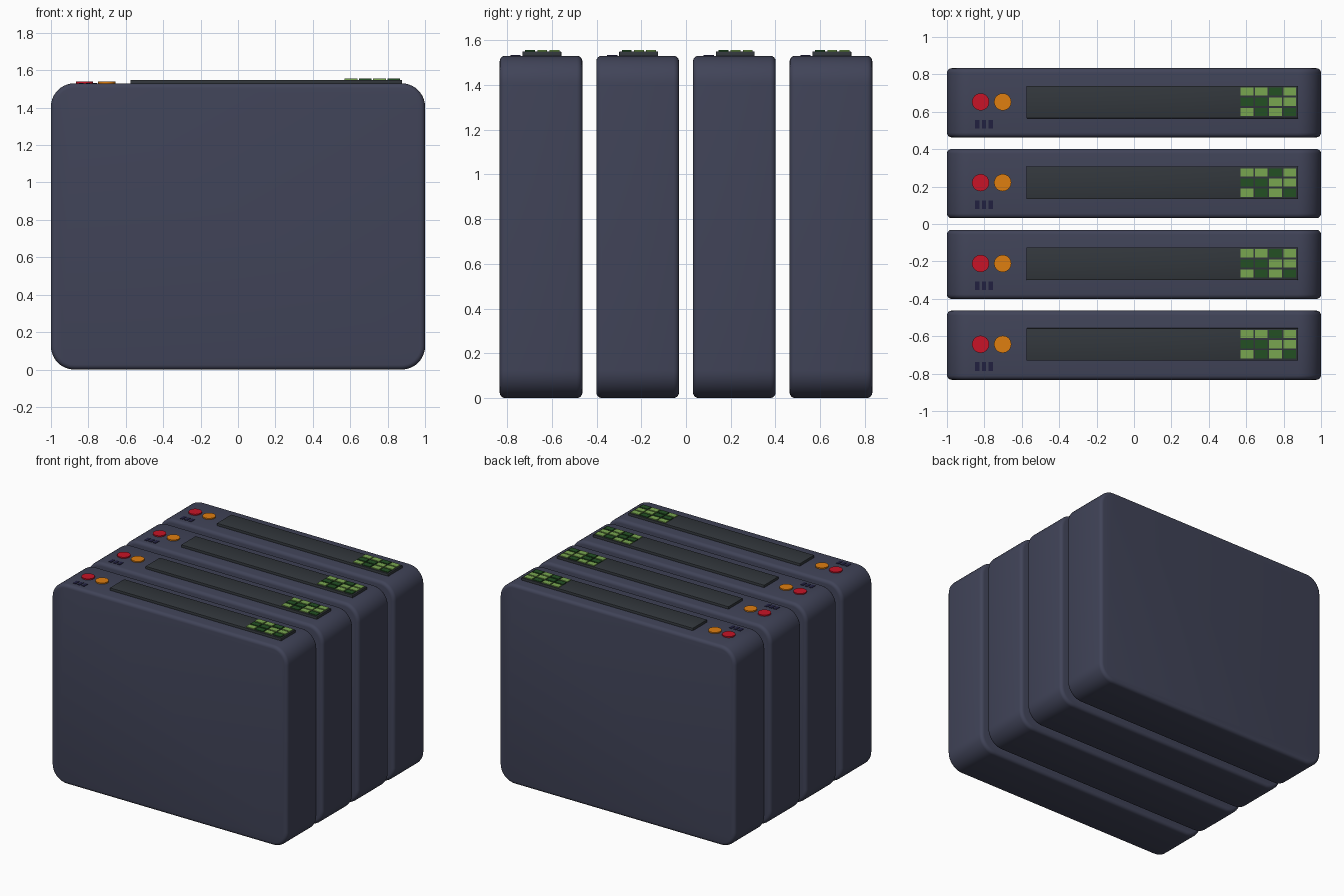
import bpy, bmesh, math
from mathutils import Matrix, Vector

if "Cube" in bpy.data.objects:
    bpy.data.objects.remove(bpy.data.objects["Cube"])

TOP = 1.53
UNIT_Y = [-0.648, -0.216, 0.216, 0.648]


def material(name, rgb):
    m = bpy.data.materials.new(name)
    m.diffuse_color = (*rgb, 1)
    m.use_nodes = True
    m.node_tree.nodes["Principled BSDF"].inputs["Base Color"].default_value = m.diffuse_color
    return m


NAVY = material("navy_shell", (0.052, 0.057, 0.098))
SLATE = material("slate_panel", (0.032, 0.038, 0.045))
RED = material("red", (0.58, 0.007, 0.02))
ORANGE = material("orange", (0.74, 0.21, 0.005))
LIGHT = material("light_green", (0.19, 0.38, 0.08))
DARK = material("dark_green", (0.017, 0.08, 0.017))
INK = material("dark_mark", (0.015, 0.014, 0.05))


def finish(bm, name, mat):
    """Place one linked copy of the part on every unit."""
    mesh = bpy.data.meshes.new(name)
    bm.to_mesh(mesh)
    bm.free()
    mesh.materials.append(mat)
    for i, y in enumerate(UNIT_Y):
        ob = bpy.data.objects.new(f"{name}_{i + 1}", mesh)
        ob.location.y = y
        bpy.context.collection.objects.link(ob)
        if i == 0:
            bpy.ops.object.select_all(action='DESELECT')
            ob.select_set(True)
            bpy.context.view_layer.objects.active = ob
            bpy.ops.object.shade_smooth_by_angle(angle=math.radians(32))


def box_mesh(x0, x1, y0, y1, z0, z1):
    bm = bmesh.new()
    centre = Vector(((x0 + x1) / 2, (y0 + y1) / 2, (z0 + z1) / 2))
    bmesh.ops.create_cube(bm, size=1, matrix=Matrix.Translation(centre)
                          @ Matrix.Diagonal((x1 - x0, y1 - y0, z1 - z0, 1)))
    return bm


def bevel(bm, edges, width, segments):
    bmesh.ops.bevel(bm, geom=edges, offset=width, offset_type='OFFSET',
                    segments=segments, profile=0.5, affect='EDGES')


def box(name, mat, bounds, soft=0.0):
    bm = box_mesh(*bounds)
    if soft:
        bevel(bm, bm.edges[:], soft, 2)
    finish(bm, name, mat)


def button(name, mat, x):
    bm = bmesh.new()
    bmesh.ops.create_cone(bm, cap_ends=True, segments=32, radius1=0.046,
                          radius2=0.046, depth=0.018,
                          matrix=Matrix.Translation((x, 0.005, TOP)))
    finish(bm, name, mat)


# Shell: slab with large rounded corners, then softened front and back rims
bm = box_mesh(-1, 1, -0.185, 0.185, 0, TOP)
bevel(bm, [e for e in bm.edges
           if abs(e.verts[0].co.y - e.verts[1].co.y) > 0.1], 0.125, 10)
bevel(bm, [e for e in bm.edges
           if all(abs(abs(v.co.y) - 0.185) < 1e-4 for v in e.verts)
           and e.verts[0].co.y * e.verts[1].co.y > 0], 0.025, 4)
finish(bm, "shell", NAVY)

# Long display panel
box("display_panel", SLATE, (-0.575, 0.878, -0.083, 0.091, TOP - 0.01, 1.549), 0.003)

# Indicator cells, 4 columns by 3 rows
for row, states in enumerate(["1101", "0011", "1010"]):
    y = 0.06 - 0.0545 * row
    for col, lit in enumerate(states):
        x = 0.604 + 0.076 * col
        box(f"indicator_cell_{row}_{col}", LIGHT if lit == "1" else DARK,
            (x - 0.034, x + 0.034, y - 0.022, y + 0.022, 1.545, 1.555))

# Buttons
button("red_button", RED, -0.82)
button("orange_button", ORANGE, -0.702)

# Small dark slots below the buttons
for k in range(3):
    x = -0.838 + 0.036 * k
    box(f"slot_mark_{k}", INK, (x - 0.012, x + 0.012, -0.137, -0.091, TOP - 0.004, TOP + 0.003))
